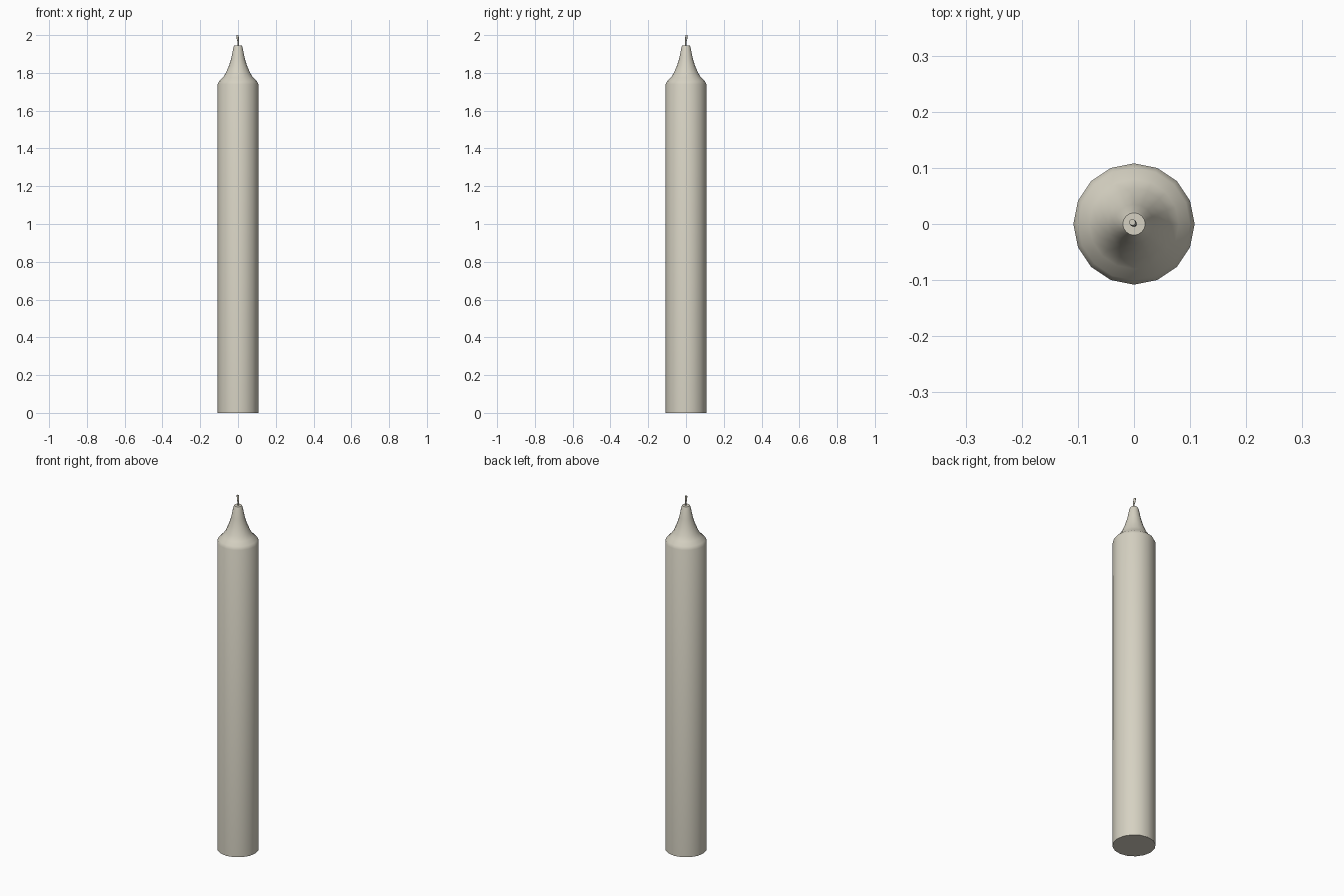
import bpy, bmesh, math

cube = bpy.data.objects.get("Cube")
if cube:
    bpy.data.objects.remove(cube, do_unlink=True)


def make_material(name, color):
    mat = bpy.data.materials.new(name)
    mat.use_nodes = True
    mat.diffuse_color = color
    mat.node_tree.nodes["Principled BSDF"].inputs["Base Color"].default_value = color
    return mat


def stack_rings(name, rings, sides, mat, smooth_angle):
    """Skin a stack of rings (centre x, centre y, z, radius) and cap both ends."""
    bm = bmesh.new()
    loops = []
    for cx, cy, z, radius in rings:
        angles = [math.tau * i / sides for i in range(sides)]
        loops.append([bm.verts.new((cx + radius * math.cos(a),
                                    cy + radius * math.sin(a), z)) for a in angles])
    for low, high in zip(loops, loops[1:]):
        for i in range(sides):
            j = (i + 1) % sides
            bm.faces.new((low[i], low[j], high[j], high[i]))
    bm.faces.new(loops[0][::-1])
    bm.faces.new(loops[-1])
    mesh = bpy.data.meshes.new(name)
    bm.to_mesh(mesh)
    bm.free()
    mesh.materials.append(mat)
    obj = bpy.data.objects.new(name, mesh)
    bpy.context.collection.objects.link(obj)
    bpy.ops.object.select_all(action='DESELECT')
    obj.select_set(True)
    bpy.context.view_layer.objects.active = obj
    bpy.ops.object.shade_smooth_by_angle(angle=math.radians(smooth_angle))
    return obj


wax = make_material("cream_wax", (0.67, 0.64, 0.54, 1))

# Candle body: straight shaft, rounded shoulder and concave taper
profile = [(0, 0.108), (1.74, 0.108), (1.757, 0.1), (1.775, 0.08), (1.8, 0.064),
           (1.84, 0.047), (1.88, 0.035), (1.935, 0.024), (1.945, 0.02)]
stack_rings("candle_body", [(0, 0, z, r) for z, r in profile], 16, wax, 50)

# Wick: thin and slightly bent at the top
wick = [(0.001, 0, 1.93, 0.004), (0.001, -0.001, 1.965, 0.004),
        (-0.001, 0.001, 1.98, 0.006), (-0.003, 0.003, 2.0, 0.006)]
stack_rings("wick", wick, 8, wax, 50)
